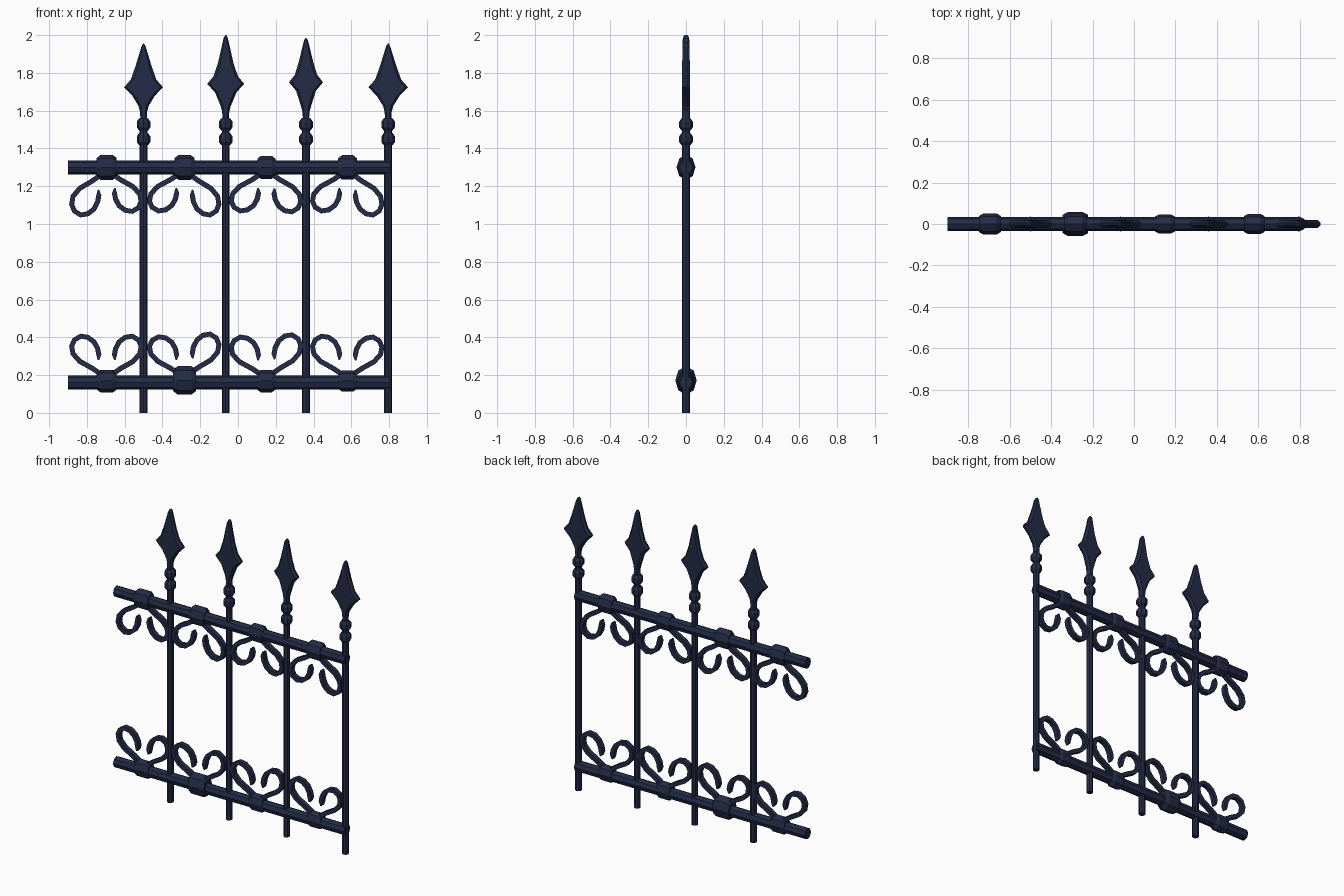
import bpy, bmesh, math
from mathutils import Vector

if "Cube" in bpy.data.objects:
    bpy.data.objects.remove(bpy.data.objects["Cube"])

iron = bpy.data.materials.new("dark navy iron")
iron.diffuse_color = (0.017, 0.025, 0.062, 1)
iron.use_nodes = True
iron.node_tree.nodes["Principled BSDF"].inputs["Base Color"].default_value = iron.diffuse_color


def finish(name, bm):
    bmesh.ops.recalc_face_normals(bm, faces=bm.faces[:])
    me = bpy.data.meshes.new(name)
    bm.to_mesh(me)
    bm.free()
    me.materials.append(iron)
    ob = bpy.data.objects.new(name, me)
    bpy.context.collection.objects.link(ob)
    return ob


def loft(name, rings):
    """Skin a list of closed rings and cap both ends."""
    bm = bmesh.new()
    vs = [[bm.verts.new(p) for p in r] for r in rings]
    n = len(rings[0])
    for a, b in zip(vs, vs[1:]):
        for i in range(n):
            bm.faces.new((a[i], a[(i + 1) % n], b[(i + 1) % n], b[i]))
    bm.faces.new(vs[0])
    bm.faces.new(vs[-1])
    return finish(name, bm)


def circle(n, off=0.0):
    return [(math.cos(2 * math.pi * (i + off) / n), math.sin(2 * math.pi * (i + off) / n))
            for i in range(n)]


def upright(name, x, profile):
    return loft(name, [[(x + r * c, r * s, z) for c, s in circle(8)] for r, z in profile])


def along_x(name, z, profile):
    """Octagonal bar along x; profile = (x, y radius, z radius)."""
    return loft(name, [[(x, ry * c, z + rz * s) for c, s in circle(8)] for x, ry, rz in profile])


# Spear heads: flat leaf blade with thin bevelled rim
def spear(x, tip, wide, half):
    outline = [(0.016, 1.55), (0.019, 1.595), (0.027, 1.625), (half * 0.58, wide - 0.045),
               (half, wide), (half * 0.66, wide + 0.04), (half * 0.42, wide + 0.11),
               (0.011, tip - 0.015), (0.003, tip)]
    rings = []
    for w, z in outline:
        inner = max(w - 0.014, w * 0.55)
        d = 0.02 if z < tip - 0.02 else (0.017 if z < tip - 0.001 else 0.01)
        rings.append([(x + w, -0.3 * d, z), (x + w, 0.3 * d, z), (x + inner, d, z),
                      (x - inner, d, z), (x - w, 0.3 * d, z), (x - w, -0.3 * d, z),
                      (x - inner, -d, z), (x + inner, -d, z)])
    loft("spear_head", rings)


# Posts with double collars
for x, tip, wide, half in [(-0.50, 1.955, 1.724, 0.103), (-0.065, 2.0, 1.742, 0.098),
                           (0.36, 1.985, 1.75, 0.09), (0.795, 1.955, 1.724, 0.105)]:
    upright("post", x, [(0.021, 0), (0.021, 1.56)])
    spear(x, tip, wide, half)
    for z in (1.527, 1.449):
        upright("collar", x, [(0.024, z - 0.032), (0.036, z - 0.015),
                              (0.036, z + 0.015), (0.024, z + 0.032)])

# Rails
TOP, LOW = 1.30, 0.16
for nm, z in (("top_rail", TOP), ("bottom_rail", LOW)):
    along_x(nm, z, [(-0.90, 0.034, 0.037), (0.805, 0.034, 0.037)])

# Scroll path measured outward from the clamp centre
PATH = [(0.02, 0.03), (0.075, 0.068), (0.14, 0.105), (0.175, 0.145), (0.182, 0.185),
        (0.168, 0.218), (0.135, 0.238), (0.098, 0.232), (0.066, 0.208), (0.047, 0.172),
        (0.041, 0.14), (0.043, 0.112)]


def scroll(name, x, z, sx, sz):
    pts = [Vector((x + sx * a, 0, z + sz * b)) for a, b in PATH]
    rings = []
    for i, p in enumerate(pts):
        t = (pts[min(i + 1, len(pts) - 1)] - pts[max(i - 1, 0)]).normalized()
        side = Vector((-t.z, 0, t.x))
        w = 0.004 if i == len(pts) - 1 else 0.0135
        y = Vector((0, 0.016, 0))
        rings.append([p + side * w + y, p - side * w + y, p - side * w - y, p + side * w - y])
    loft(name, rings)


# Clamps and scroll pairs: x, rail z, direction, half length, z radius, left/right scroll stretch
for x, z, d, hl, rz, sl, sr in [
        (-0.695, TOP, -1, 0.053, 0.066, 1.06, 0.98), (-0.283, TOP, -1, 0.053, 0.066, 0.97, 1.06),
        (0.15, TOP, -1, 0.048, 0.061, 0.97, 0.99), (0.58, TOP, -1, 0.05, 0.064, 0.97, 1.06),
        (-0.695, LOW + 0.008, 1, 0.053, 0.06, 1.0, 1.0), (-0.283, LOW + 0.012, 1, 0.061, 0.075, 0.97, 1.03),
        (0.15, LOW + 0.008, 1, 0.048, 0.06, 0.98, 1.03), (0.58, LOW + 0.008, 1, 0.048, 0.056, 1.0, 0.98)]:
    ry = 0.76 * rz
    along_x("clamp", z, [(x - hl, ry * 0.78, rz * 0.75), (x - hl * 0.6, ry, rz),
                         (x + hl * 0.6, ry, rz), (x + hl, ry * 0.78, rz * 0.75)])
    scroll("scroll_left", x, z, -1.02, d * sl)
    scroll("scroll_right", x, z, 1.0, d * sr)
